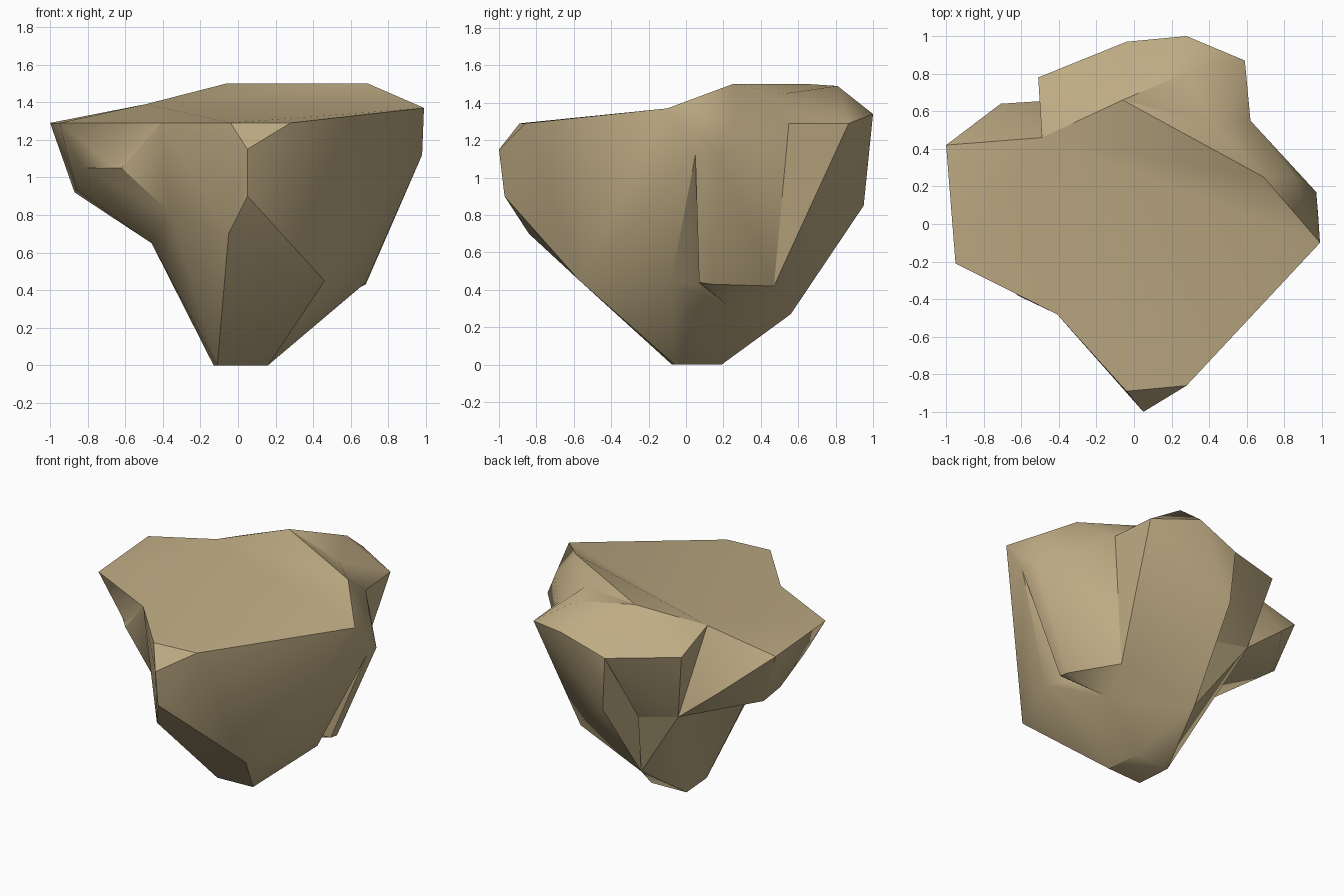
import bpy, bmesh, math

if "Cube" in bpy.data.objects:
    bpy.data.objects.remove(bpy.data.objects["Cube"])

stone = bpy.data.materials.new("sandy_stone")
stone.diffuse_color = (0.52, 0.41, 0.23, 1)
stone.use_nodes = True
stone.node_tree.nodes["Principled BSDF"].inputs["Base Color"].default_value = stone.diffuse_color


def chunk(name, points):
    """Faceted rock chunk: the convex hull of a few corner points."""
    bm = bmesh.new()
    for p in points:
        bm.verts.new(p)
    res = bmesh.ops.convex_hull(bm, input=bm.verts[:])
    junk = {g for g in res["geom_interior"] + res["geom_unused"]
            if isinstance(g, bmesh.types.BMVert)}
    bmesh.ops.delete(bm, geom=[v for v in junk if v.is_valid], context='VERTS')
    bmesh.ops.recalc_face_normals(bm, faces=bm.faces[:])
    me = bpy.data.meshes.new(name)
    bm.to_mesh(me)
    bm.free()
    ob = bpy.data.objects.new(name, me)
    bpy.context.collection.objects.link(ob)
    me.materials.append(stone)
    return ob


# Corners shared between neighbouring chunks
rim_back, rim_right = (-.49, .46, 1.39), (.99, -.1, 1.37)
ridge_l, ridge_r = (-.06, .66, 1.5), (.69, .25, 1.5)
rim_left = (-.41, -.48, 1.29)
rib_top, rib_back, rib_side = (.98, .05, 1.12), (.97, .17, 1.12), (.85, .26, 1.31)
waist_l, waist_fl, waist_bl = (-.46, 0, .65), (-.36, -.45, .81), (-.4, .66, .79)
lip, lip_low = (-.83, -.15, 1.05), (-.62, -.38, 1.05)
under_b, under_f, under_tip = (-.87, .37, .92), (-.86, .17, .94), (-.71, .64, 1.04)
heel, knee, hip = (-.04, .56, .27), (.41, .23, .31), (.5, .47, .42)
neck, dip, ledge = (.62, .55, 1.29), (.42, .53, 1.45), (-.04, .97, 1.23)
crease = (-.1, .68, .72)
foot = [(-.11, -.075, 0), (.16, -.06, 0), (.14, .19, 0), (-.13, .18, 0)]

# Main tapering body with the broad front wall
body = chunk("rock_body", foot + [
    rim_left, (-.04, -.89, 1.29), (.28, -.86, 1.29), rim_right, rim_back,
    (.05, -1, 1.15), (.05, -.97, .9), (-.05, -.84, .7), (.46, -.57, .45),
    (.68, -.08, .44), rib_top, waist_fl, waist_l, heel, knee])

# Raised wedge along the back of the top
wedge = chunk("top_wedge", [
    rim_back, rim_right, ridge_l, ridge_r, rib_top, rib_back, rib_side, dip,
    (0, 0, 1.1), (.3, .3, 1.1)])

# Overhang on the left: upper slab and the lip beneath it
slab = chunk("left_overhang", [
    rim_back, rim_left, (-1, .42, 1.29), (-.95, -.21, 1.29), lip,
    under_b, under_f, under_tip, waist_fl, waist_bl, (.1, 0, 1.2)])
shelf = chunk("left_lip", [
    lip, lip_low, rim_left, waist_fl, waist_l, waist_bl,
    under_b, under_f, under_tip, (0, 0, 1.2)])

# Back: bulging lobe, the wall left of its crease, and the wall's foot
lobe = chunk("back_lobe", [
    ridge_l, ledge, (.28, 1, 1.34), (.59, .87, 1.29), (.29, .81, 1.49),
    neck, dip, (-.01, .95, .85), heel, hip, knee, (.1, .4, .8)])
wall = chunk("back_wall", [
    ridge_l, rim_back, (-.51, .78, 1.29), ledge, crease, waist_bl,
    (.1, .4, 1), (.1, .4, .8)])
wall_foot = chunk("back_wall_foot", [
    crease, waist_bl, waist_l, heel, foot[3], (.1, .4, .7), (.1, 0, .5)])

# Upright rib on the right
rib = chunk("right_rib", [
    ridge_r, rib_side, rib_back, rib_top, neck, dip, (.68, .14, .43),
    (.68, .07, .44), knee, hip, (.1, .1, .4), (.1, .1, 1.3)])

# Fuse all chunks into one rock
bpy.context.view_layer.objects.active = body
body.select_set(True)
for part in (wedge, slab, shelf, lobe, wall, wall_foot, rib):
    mod = body.modifiers.new("fuse", 'BOOLEAN')
    mod.operation, mod.solver, mod.object = 'UNION', 'EXACT', part
    bpy.ops.object.modifier_apply(modifier=mod.name)
    bpy.data.objects.remove(part)
bpy.ops.object.shade_smooth_by_angle(angle=math.radians(36))
